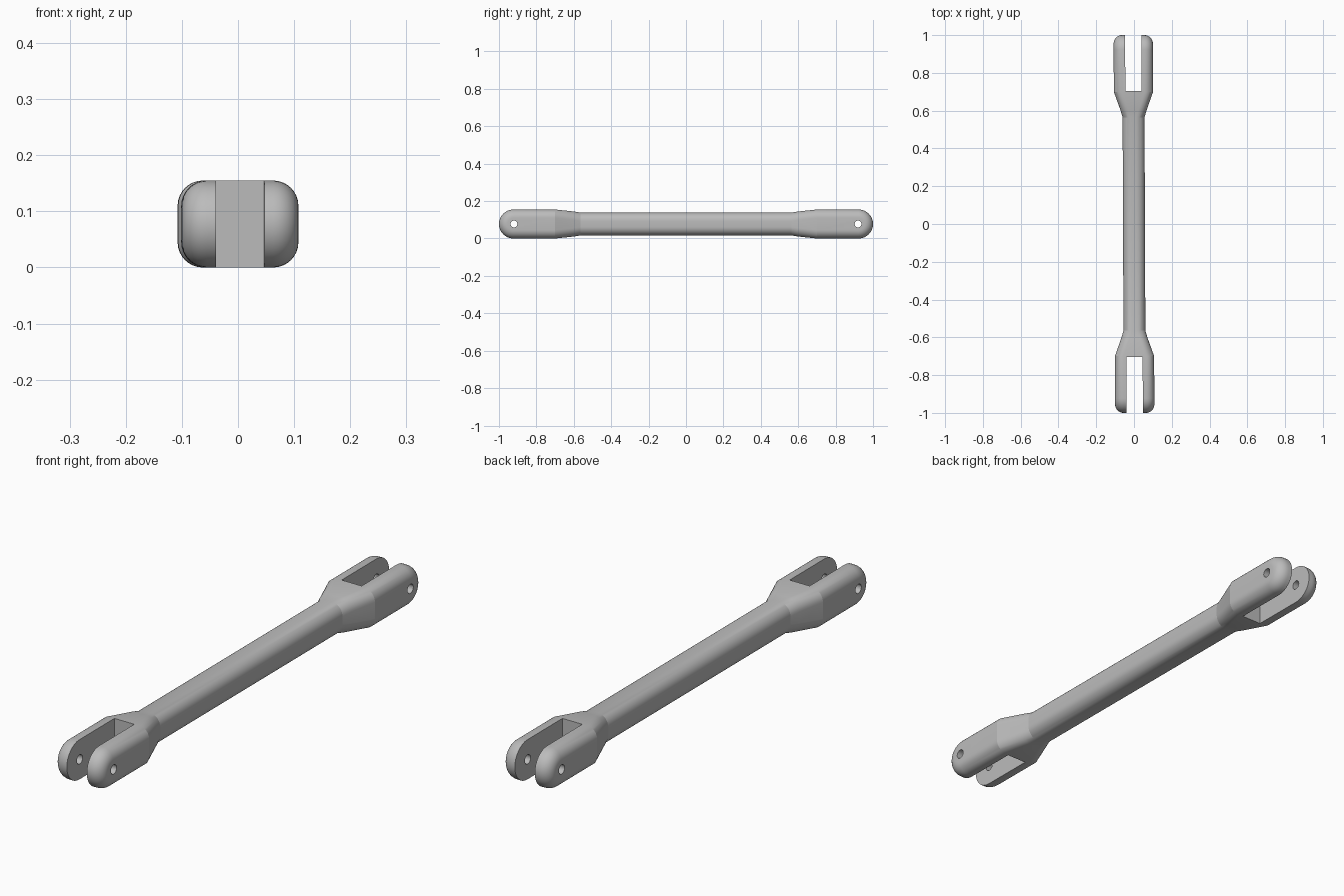
import bpy, bmesh
from math import sin, cos, pi, radians

cube = bpy.data.objects.get("Cube")
if cube:
    bpy.data.objects.remove(cube)

END_R = 0.0775      # round end radius, also half height of the fork
END_Y = 1 - END_R   # centre of the round ends
FILLET = 0.045
SLOT_Y = 0.705
TURN = 0.004        # slight turn of the link about the vertical axis

grey = bpy.data.materials.new("light grey metal")
grey.use_nodes = True
colour = (0.5, 0.5, 0.5, 1)
grey.diffuse_color = colour
grey.node_tree.nodes["Principled BSDF"].inputs["Base Color"].default_value = colour


def half_width(y):
    t = min(max((abs(y) - 0.565) / 0.135, 0), 1)
    return 0.058 + 0.046 * t


# Upper half of the side outline: position and outward normal
ARC = 16
half = [(0.0, 0.061, 0.0, 1.0), (0.565, 0.061, 0.0, 1.0),
        (0.6, 0.067, -0.1, 1.0), (0.7, END_R, 0.0, 1.0)]
for i in range(ARC // 2 + 1):
    a = pi / 2 * (1 - i / (ARC // 2))
    half.append((END_Y + END_R * cos(a), END_R * sin(a), cos(a), sin(a)))
upper = [(-y, z, -ny, nz) for y, z, ny, nz in reversed(half[1:])] + half
lower = [(y, -z, ny, -nz) for y, z, ny, nz in reversed(upper[1:-1])]
outline = upper + lower
n = len(outline)

# Layers across the width, with a rounded edge on both flanks
STEPS = 8
quarter = [pi / 2 * i / STEPS for i in range(STEPS + 1)]
layers = [(-1, a) for a in reversed(quarter)] + [(1, a) for a in quarter]
bm = bmesh.new()
rings = []
for side, a in layers:
    inset = FILLET * (1 - cos(a))
    ring = []
    for y, z, ny, nz in outline:
        x = side * (half_width(y) - FILLET + FILLET * sin(a))
        ring.append(bm.verts.new((x, y - ny * inset, z - nz * inset + END_R)))
    rings.append(ring)
for r, s in zip(rings, rings[1:]):
    for i in range(n):
        j = (i + 1) % n
        bm.faces.new((r[i], r[j], s[j], s[i]))
# Flanks: strips joining the upper and lower outline
for ring in (rings[0], rings[-1]):
    last = len(upper) - 1
    for i in range(last):
        corners = [ring[i], ring[i + 1], ring[(n - i - 1) % n], ring[(n - i) % n]]
        bm.faces.new(list(dict.fromkeys(corners)))
bmesh.ops.recalc_face_normals(bm, faces=bm.faces)
mesh = bpy.data.meshes.new("fork_link")
bm.to_mesh(mesh)
bm.free()
mesh.materials.append(grey)
link = bpy.data.objects.new("fork_link", mesh)
bpy.context.collection.objects.link(link)
bpy.context.view_layer.objects.active = link
link.select_set(True)


def cut(cutter):
    cutter.hide_render = True
    cutter.data.materials.append(grey)
    mod = link.modifiers.new("cut", 'BOOLEAN')
    mod.operation = 'DIFFERENCE'
    mod.solver = 'EXACT'
    mod.object = cutter
    with bpy.context.temp_override(object=link, active_object=link):
        bpy.ops.object.modifier_apply(modifier=mod.name)
    bpy.data.objects.remove(cutter)


# Fork slots and pin holes at both ends
for s in (-1, 1):
    bpy.ops.mesh.primitive_cube_add(size=1, location=(0, s * (SLOT_Y + 0.25), END_R))
    slot = bpy.context.object
    slot.name = "slot_cutter"
    slot.scale = (0.086, 0.5, 0.4)
    cut(slot)
    bpy.ops.mesh.primitive_cylinder_add(vertices=32, radius=0.018, depth=0.5,
                                        location=(0, s * 0.92, END_R),
                                        rotation=(0, pi / 2, 0))
    hole = bpy.context.object
    hole.name = "pin_hole_cutter"
    cut(hole)

for v in link.data.vertices:
    v.co.x -= TURN * v.co.y

# Smooth fillets, crisp flat faces
bpy.ops.object.select_all(action='DESELECT')
link.select_set(True)
bpy.context.view_layer.objects.active = link
bpy.ops.object.shade_smooth_by_angle(angle=radians(15))
